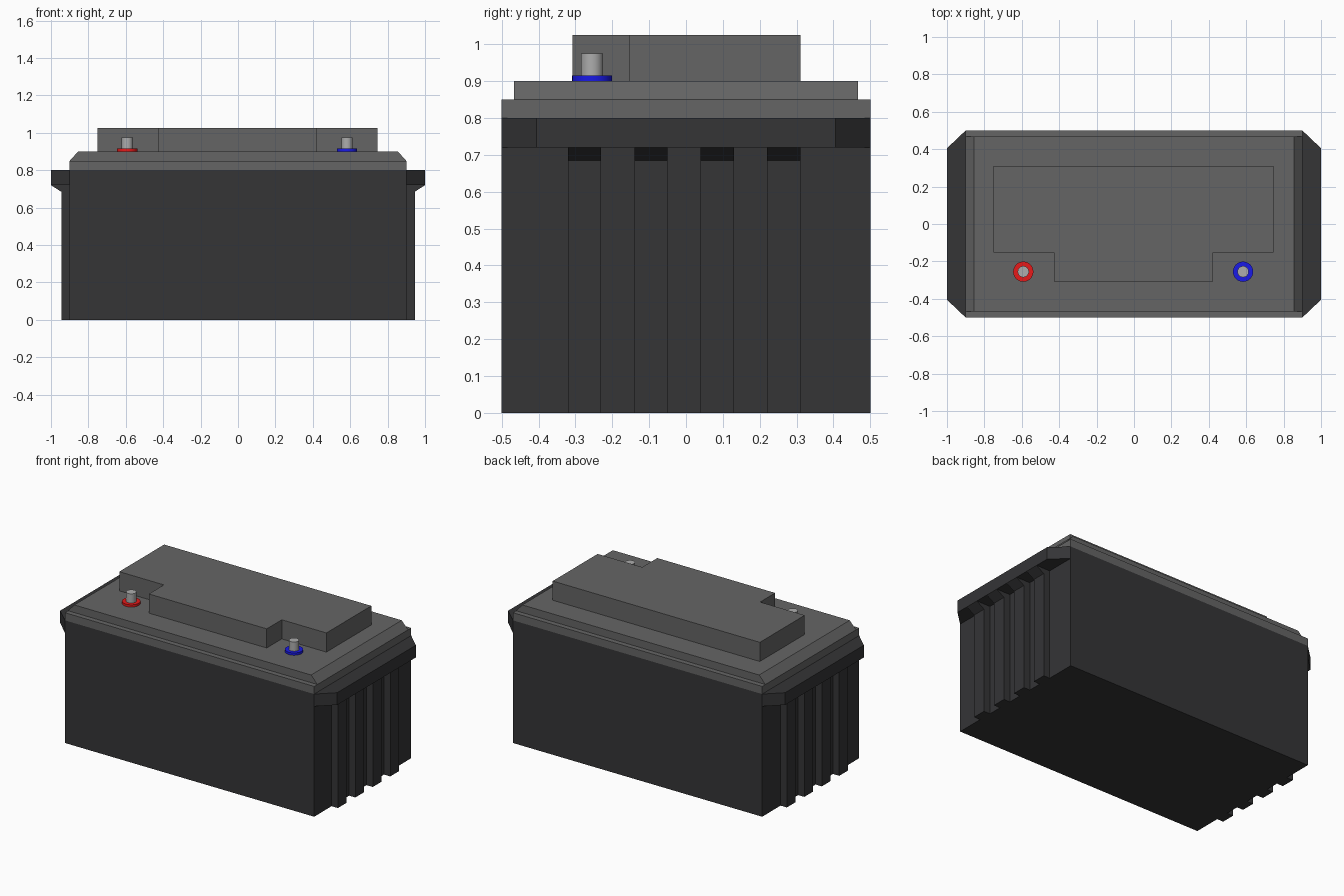
import bpy, bmesh
from mathutils import Vector

if "Cube" in bpy.data.objects:
    bpy.data.objects.remove(bpy.data.objects["Cube"])


def material(name, rgb):
    m = bpy.data.materials.new(name)
    m.diffuse_color = (*rgb, 1)
    m.use_nodes = True
    m.node_tree.nodes["Principled BSDF"].inputs["Base Color"].default_value = m.diffuse_color
    return m


DARK = material("dark_plastic", (0.035, 0.035, 0.037))
LID = material("lid_plastic", (0.13, 0.13, 0.13))
RED = material("red", (0.8, 0.01, 0.01))
BLUE = material("blue", (0.01, 0.01, 0.8))
METAL = material("metal", (0.42, 0.42, 0.42))


def prism(name, profile, axis, lo, hi, mat):
    """Extrude an (x, y) profile along z, or an (x, z) profile along y."""
    bm = bmesh.new()
    at = (lambda p, q: (p, q, lo)) if axis == "z" else (lambda p, q: (p, lo, q))
    face = bm.faces.new([bm.verts.new(at(p, q)) for p, q in profile])
    step = Vector((0, 0, hi - lo)) if axis == "z" else Vector((0, hi - lo, 0))
    new = bmesh.ops.extrude_face_region(bm, geom=[face])["geom"]
    bmesh.ops.translate(bm, vec=step, verts=[v for v in new if isinstance(v, bmesh.types.BMVert)])
    bmesh.ops.recalc_face_normals(bm, faces=bm.faces)
    mesh = bpy.data.meshes.new(name)
    bm.to_mesh(mesh)
    bm.free()
    mesh.materials.append(mat)
    obj = bpy.data.objects.new(name, mesh)
    bpy.context.collection.objects.link(obj)
    return obj


def rect(x, y):
    return [(-x, -y), (x, -y), (x, y), (-x, y)]


def cylinder(name, x, y, radius, lo, hi, mat):
    bpy.ops.mesh.primitive_cylinder_add(vertices=32, radius=radius, depth=hi - lo,
                                        location=(x, y, (lo + hi) / 2))
    obj = bpy.context.object
    obj.name = name
    obj.data.materials.append(mat)
    bpy.ops.object.shade_smooth_by_angle()


# Case
prism("case", rect(0.9, 0.5), "z", 0, 0.8, DARK)

# End handles with chamfered corners, and ribs flaring out below them
for side, s in (("left", -1), ("right", 1)):
    rim = [(0.9, -0.5), (1.0, -0.405), (1.0, 0.405), (0.9, 0.5)]
    prism(f"{side}_rim", [(s * x, y) for x, y in rim], "z", 0.72, 0.8, DARK)
    rib = [(0.9, 0), (0.945, 0), (0.945, 0.685), (1.0, 0.72), (0.9, 0.72)]
    for i in range(4):
        y = -0.32 + 0.18 * i
        prism(f"{side}_rib_{i + 1}", [(s * x, z) for x, z in rib], "y", y, y + 0.09, DARK)

# Lid: base plate, then a narrower plate with sloped ends
prism("lid_base", rect(0.9, 0.5), "z", 0.8, 0.85, LID)
prism("lid_plate", [(-0.9, 0.85), (0.9, 0.85), (0.855, 0.9), (-0.855, 0.9)],
      "y", -0.467, 0.467, LID)

# Raised top block, notched at both front corners for the terminals
prism("top_block", [(-0.75, 0.31), (-0.75, -0.153), (-0.428, -0.153), (-0.428, -0.308),
                    (0.423, -0.308), (0.423, -0.153), (0.745, -0.153), (0.745, 0.31)],
      "z", 0.9, 1.025, LID)

# Terminals
for name, x, mat in (("positive", -0.592, RED), ("negative", 0.583, BLUE)):
    cylinder(f"{name}_ring", x, -0.255, 0.054, 0.9, 0.915, mat)
    cylinder(f"{name}_post", x, -0.255, 0.03, 0.9, 0.975, METAL)
